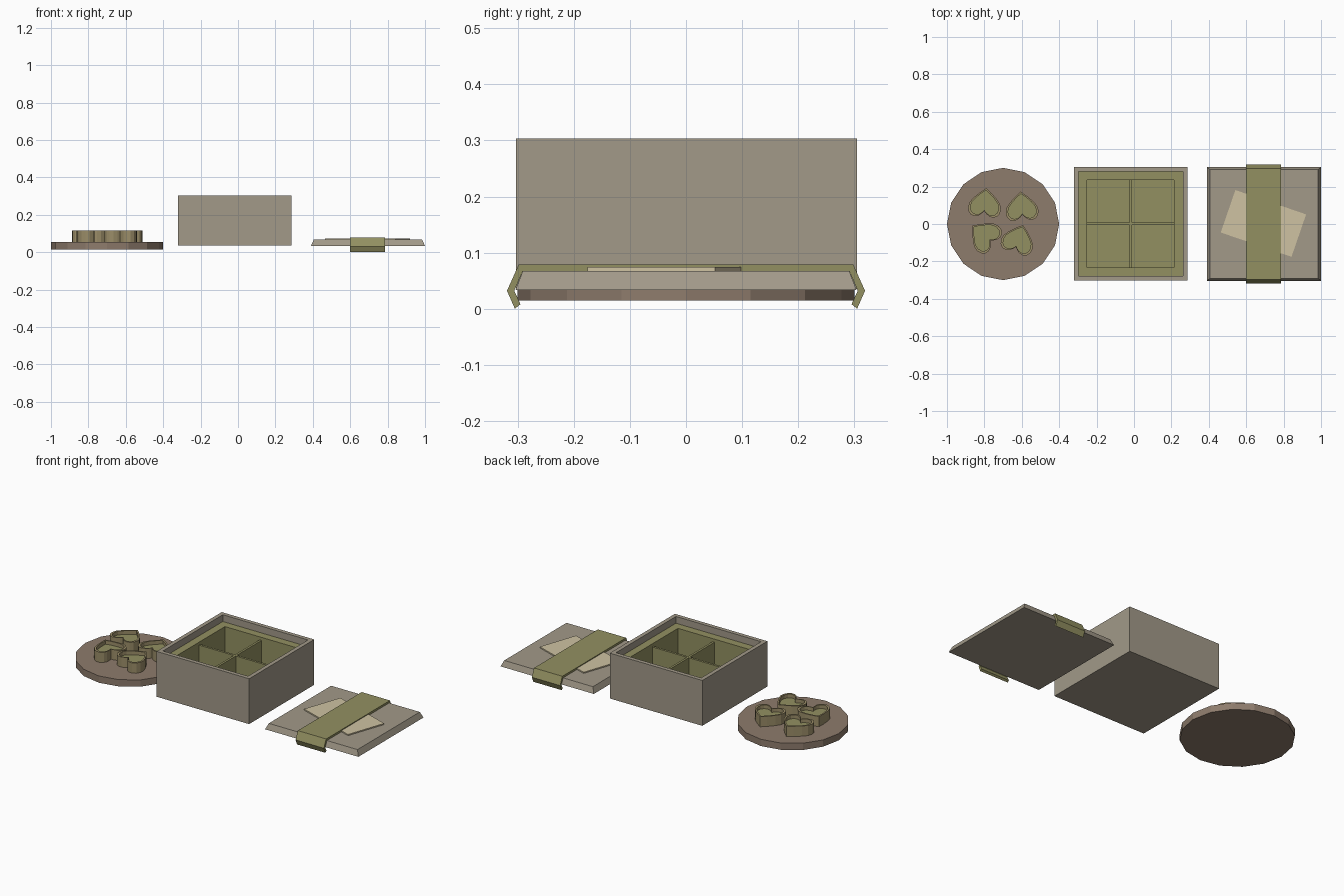
import bpy, bmesh
from math import sin, cos, pi, radians

if "Cube" in bpy.data.objects:
    bpy.data.objects.remove(bpy.data.objects["Cube"])


def mat(name, rgb):
    m = bpy.data.materials.new(name)
    m.diffuse_color = (*rgb, 1)
    m.use_nodes = True
    m.node_tree.nodes["Principled BSDF"].inputs["Base Color"].default_value = m.diffuse_color
    return m


GREY = mat("box_grey", (0.36, 0.32, 0.25))
GREEN = mat("olive", (0.29, 0.28, 0.12))
BROWN = mat("plate_brown", (0.27, 0.20, 0.15))
TAN = mat("heart_tan", (0.33, 0.27, 0.14))
CREAM = mat("card_cream", (0.62, 0.54, 0.36))


def finish(name, bm, *mats):
    bmesh.ops.recalc_face_normals(bm, faces=bm.faces)
    me = bpy.data.meshes.new(name)
    bm.to_mesh(me)
    bm.free()
    for m in mats:
        me.materials.append(m)
    ob = bpy.data.objects.new(name, me)
    bpy.context.collection.objects.link(ob)
    return ob


def loft(name, rings, *mats):
    """Bridge rings of (points, z); the first and last rings are capped.
    A second material goes on the last cap."""
    bm = bmesh.new()
    vs = [[bm.verts.new((x, y, z)) for x, y in pts] for pts, z in rings]
    n = len(vs[0])
    for a, b in zip(vs, vs[1:]):
        for i in range(n):
            j = (i + 1) % n
            bm.faces.new((a[i], a[j], b[j], b[i]))
    bm.faces.new(vs[0][::-1])
    cap = bm.faces.new(vs[-1])
    cap.material_index = len(mats) - 1
    return finish(name, bm, *mats)


def rect(x0, x1, y0, y1):
    return [(x0, y0), (x1, y0), (x1, y1), (x0, y1)]


def place(pts, cx, cy, deg, s=1.0):
    c, k = cos(radians(deg)), sin(radians(deg))
    return [(cx + s * (x * c - y * k), cy + s * (x * k + y * c)) for x, y in pts]


def cup(name, outer, inner, z0, z1, floor, *mats):
    return loft(name, [(outer, z0), (outer, z1), (inner, z1), (inner, floor)], *mats)


# round plate
disc = [(-0.7 + 0.3 * cos(i * pi / 8), 0.3 * sin(i * pi / 8)) for i in range(16)]
loft("plate", [(disc, 0.015), (disc, 0.055)], BROWN)

# heart shaped sweets with recessed tops
half = [(0.03, 0.056), (0.062, 0.025), (0.082, -0.002), (0.088, -0.028), (0.083, -0.052),
        (0.068, -0.069), (0.048, -0.074), (0.028, -0.069), (0.01, -0.055)]
heart = [(0, 0.08)] + [(-x, y) for x, y in half] + [(0, -0.043)] + half[::-1]
spots = [(-0.797, 0.112, -5), (-0.6, 0.093, 4), (-0.802, -0.06, 50), (-0.618, -0.082, -18)]
for i, (cx, cy, a) in enumerate(spots):
    cup(f"heart_{i + 1}", place(heart, cx, cy, a), place(heart, cx, cy, a, 0.86),
        0.054, 0.115, 0.093, TAN, GREEN)

# open box, liner and dividers
cup("box", rect(-0.32, 0.285, -0.303, 0.305), rect(-0.296, 0.261, -0.279, 0.281),
    0.035, 0.303, 0.06, GREY)
cup("box_liner", rect(-0.296, 0.261, -0.279, 0.281), rect(-0.25, 0.215, -0.232, 0.235),
    0.06, 0.263, 0.085, GREEN)
for name, r, top in (("divider_long", rect(-0.024, -0.011, -0.232, 0.235), 0.245),
                     ("divider_cross", rect(-0.25, 0.215, -0.005, 0.008), 0.2445)):
    loft(name, [(r, 0.08), (r, top)], GREEN)

# lid with sloping edges
loft("lid", [(rect(0.39, 1.0, -0.304, 0.304), 0.033),
             (rect(0.405, 0.985, -0.291, 0.291), 0.067)], GREY)

# tilted card under the ribbon
card = place(rect(-0.2, 0.2, -0.12, 0.12), 0.692, 0.003, -19)
loft("card", [(card, 0.066), (card, 0.074)], CREAM)

# ribbon wrapped over the lid: half profile mirrored, then extruded along x
outer = [(0.298, 0.079), (0.319, 0.032), (0.305, 0.0)]
inner = [(0.295, 0.008), (0.306, 0.032), (0.291, 0.067)]
side = outer + inner
prof = side + [(-y, z) for y, z in side[::-1]]
bm = bmesh.new()
rows = [[bm.verts.new((x, y, z)) for y, z in prof] for x in (0.6, 0.785)]
n = len(prof)
for i in range(n):
    j = (i + 1) % n
    bm.faces.new((rows[0][i], rows[0][j], rows[1][j], rows[1][i]))
for r in rows:
    # end caps split into strip quads
    for k in range(3 - 1):
        bm.faces.new((r[k], r[k + 1], r[4 - k], r[5 - k]))
        bm.faces.new((r[11 - k], r[10 - k], r[7 + k], r[6 + k]))
    bm.faces.new((r[0], r[5], r[6], r[11]))
finish("ribbon", bm, GREEN)
